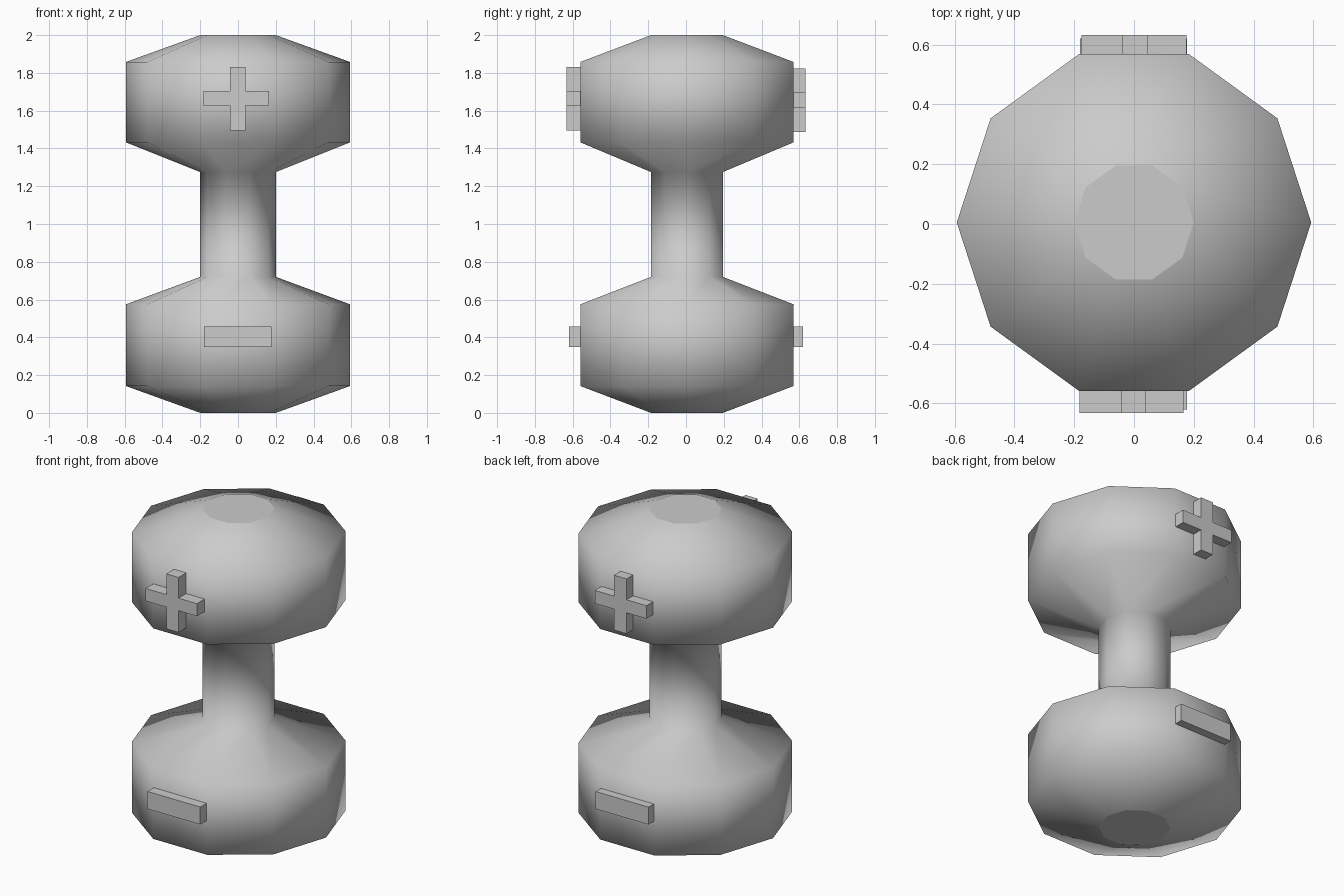
import bpy, bmesh, math

if "Cube" in bpy.data.objects:
    bpy.data.objects.remove(bpy.data.objects["Cube"])

CY = 0.005  # slight depth offset of the body


def make_object(name, bm):
    bmesh.ops.recalc_face_normals(bm, faces=bm.faces)
    mesh = bpy.data.meshes.new(name)
    bm.to_mesh(mesh)
    bm.free()
    obj = bpy.data.objects.new(name, mesh)
    bpy.context.collection.objects.link(obj)
    return obj


def lathe(name, profile, sides):
    """Stack ten-sided rings (radius, z); smooth sides and flat end caps."""
    bm = bmesh.new()
    rings = []
    for r, z in profile:
        rings.append([bm.verts.new((r * math.cos(2 * math.pi * i / sides),
                                    CY + r * math.sin(2 * math.pi * i / sides), z))
                      for i in range(sides)])
    for a, b in zip(rings, rings[1:]):
        for i in range(sides):
            j = (i + 1) % sides
            bm.faces.new((a[i], a[j], b[j], b[i])).smooth = True
    bm.faces.new(rings[0])
    bm.faces.new(rings[-1])
    return make_object(name, bm)


def raised_mark(name, outline, y_in, y_out):
    """Extrude an x/z outline along y."""
    bm = bmesh.new()
    face = bm.faces.new([bm.verts.new((x, y_in, z)) for x, z in outline])
    ext = bmesh.ops.extrude_face_region(bm, geom=[face])
    for v in ext["geom"]:
        if isinstance(v, bmesh.types.BMVert):
            v.co.y = y_out
    return make_object(name, bm)


def cross(x0, x1, x2, x3, z0, z1, z2, z3):
    return [(x1, z0), (x2, z0), (x2, z1), (x3, z1), (x3, z2), (x2, z2),
            (x2, z3), (x1, z3), (x1, z2), (x0, z2), (x0, z1), (x1, z1)]


# Weights and grip in one faceted body
lathe("dumbbell_body", [(0.2, 0), (0.593, 0.142), (0.593, 0.575), (0.2, 0.72),
                        (0.2, 1.275), (0.593, 1.432), (0.593, 1.858), (0.2, 2.0)], 10)

# Raised plus signs on the upper weight
raised_mark("front_plus", cross(-0.183, -0.043, 0.04, 0.165, 1.495, 1.628, 1.705, 1.832), -0.55, -0.633)
raised_mark("back_plus", cross(-0.175, -0.04, 0.045, 0.175, 1.487, 1.615, 1.695, 1.823), 0.56, 0.633)

# Raised minus bars on the lower weight
bar = [(-0.18, 0.35), (0.178, 0.35), (0.178, 0.457), (-0.18, 0.457)]
raised_mark("front_minus", bar, -0.55, -0.62)
raised_mark("back_minus", bar, 0.56, 0.62)
